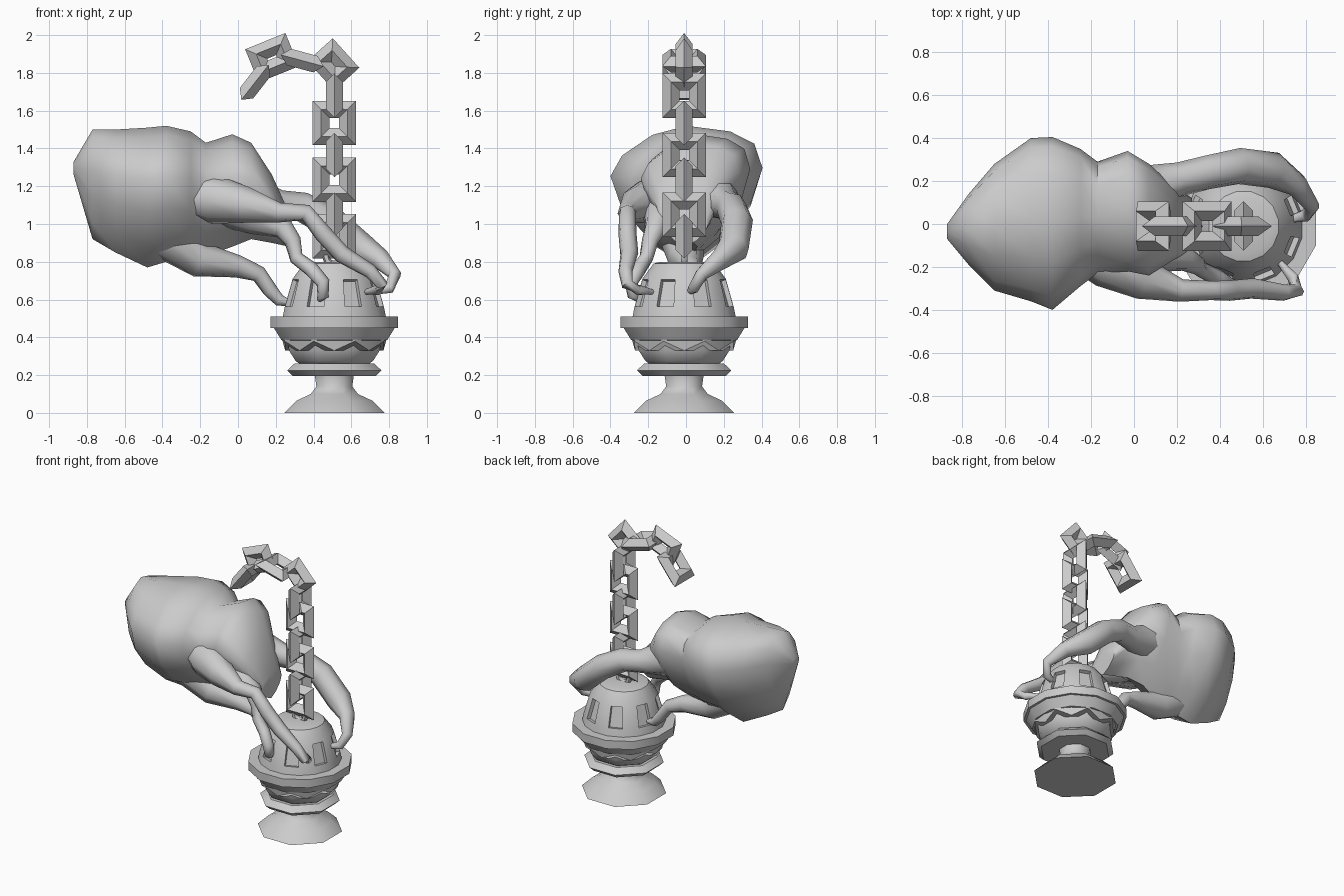
import bpy, bmesh, math
from mathutils import Vector, Matrix

cube = bpy.data.objects.get("Cube")
if cube:
    bpy.data.objects.remove(cube)

grey = bpy.data.materials.new("plain grey")
grey.use_nodes = True
tone = (0.6, 0.6, 0.6, 1)
grey.diffuse_color = tone
grey.node_tree.nodes["Principled BSDF"].inputs["Base Color"].default_value = tone

AXIS = Vector((0.51, -0.01, 0))


def finish(name, bm, angle=35):
    """Turn a bmesh into a shaded object."""
    bmesh.ops.recalc_face_normals(bm, faces=bm.faces)
    mesh = bpy.data.meshes.new(name)
    bm.to_mesh(mesh)
    bm.free()
    mesh.materials.append(grey)
    mesh.shade_smooth()
    mesh.set_sharp_from_angle(angle=math.radians(angle))
    obj = bpy.data.objects.new(name, mesh)
    bpy.context.collection.objects.link(obj)
    return obj


def skin(bm, rings, closed=False):
    """Bridge rings of points; cap the ends unless closed."""
    loops = [[bm.verts.new(p) for p in ring] for ring in rings]
    n = len(loops[0])
    pairs = list(zip(loops, loops[1:] + loops[:1]))
    for a, b in pairs if closed else pairs[:-1]:
        for i in range(n):
            j = (i + 1) % n
            bm.faces.new((a[i], a[j], b[j], b[i]))
    if not closed:
        bm.faces.new(loops[0])
        bm.faces.new(loops[-1])


def lathe(name, profile, sides, angle=35):
    """Turned part on the burner axis; flats face the four sides."""
    bm = bmesh.new()
    turns = [(i + 0.5) * math.tau / sides for i in range(sides)]
    grow = 1 / math.cos(math.pi / sides)
    skin(bm, [[AXIS + Vector((r * grow * math.cos(a), r * grow * math.sin(a), z))
               for a in turns] for r, z in profile])
    return finish(name, bm, angle)


def tube(name, path, sides=8):
    """Tapered limb through (x, y, z, radius) points."""
    pts = [Vector(p[:3]) for p in path]
    rings = []
    for i, p in enumerate(pts):
        t = (pts[min(i + 1, len(pts) - 1)] - pts[max(i - 1, 0)]).normalized()
        u = t.cross(Vector((0.1, 1, 0.1))).normalized()
        v = t.cross(u)
        rings.append([p + path[i][3] * (u * math.cos(a) + v * math.sin(a))
                      for a in (k * math.tau / sides for k in range(sides))])
    bm = bmesh.new()
    skin(bm, rings)
    return finish(name, bm, 60)


# Foot, collar and bowl
lathe("foot", [(0.265, 0), (0.2, 0.065), (0.125, 0.1), (0.095, 0.14), (0.105, 0.21)], 8, 50)
lathe("neck_ring", [(0.1, 0.195), (0.22, 0.195), (0.25, 0.225), (0.21, 0.262), (0.1, 0.262)], 8)
lathe("bowl", [(0.17, 0.25), (0.205, 0.275), (0.24, 0.33), (0.255, 0.42)], 8, 50)
lathe("rim", [(0.24, 0.38), (0.28, 0.385), (0.32, 0.45), (0.337, 0.45),
              (0.337, 0.51), (0.26, 0.51)], 12)

# Zigzag skirt under the rim
bm = bmesh.new()
low, high = [], []
for i in range(16):
    a = i * math.tau / 16
    d = Vector((math.cos(a), math.sin(a), 0))
    high.append(AXIS + d * 0.285 + Vector((0, 0, 0.42)))
    low.append(AXIS + d * (0.285 if i % 2 else 0.26) + Vector((0, 0, 0.38 if i % 2 else 0.33)))
skin(bm, [low, high])
finish("skirt", bm, 20)

# Pierced dome lid
bm = bmesh.new()
lid = [(0.28, 0.5), (0.268, 0.56), (0.225, 0.71), (0.165, 0.79), (0.13, 0.8)]
turns = [(i + 0.5) * math.tau / 16 for i in range(16)]
skin(bm, [[AXIS + Vector((r * math.cos(a), r * math.sin(a), z)) for a in turns] for r, z in lid])
bmesh.ops.recalc_face_normals(bm, faces=bm.faces)
panes = []
for f in bm.faces:
    c = f.calc_center_median() - AXIS
    if 0.6 < c.z < 0.68 and len(f.verts) == 4:
        if round(math.atan2(c.y, c.x) / math.tau * 16) % 2:
            panes.append(f)
bmesh.ops.inset_individual(bm, faces=panes, thickness=0.006, depth=0)
bmesh.ops.inset_individual(bm, faces=panes, thickness=0.004, depth=-0.025)
finish("lid", bm, 30)

# Hanging loop on the lid
bm = bmesh.new()
skin(bm, [[AXIS + Vector(((0.045 + 0.02 * math.cos(b)) * math.cos(a), 0.02 * math.sin(b),
                          0.83 + (0.045 + 0.02 * math.cos(b)) * math.sin(a)))
           for b in (k * math.tau / 6 for k in range(6))]
          for a in (k * math.tau / 10 for k in range(10))], True)
finish("lid_loop", bm, 60)


def link(name, x, z, tilt, edge_on, length=0.235, width=0.23):
    """Square chain link with a diamond section, long side along its local z."""
    t = 0.045
    w, h = width / 2 - t, length / 2 - t
    rings = []
    turn = Matrix.Rotation(math.radians(tilt), 3, 'Y')
    if edge_on:
        turn = turn @ Matrix.Rotation(math.pi / 2, 3, 'Z')
    for sx, sz in ((1, 1), (-1, 1), (-1, -1), (1, -1)):
        ring = [((w + o) * sx, y, (h + o) * sz) for o, y in ((t, 0), (0, t), (-t, 0), (0, -t))]
        rings.append([turn @ Vector(p) + Vector((x, AXIS.y, z)) for p in ring])
    bm = bmesh.new()
    skin(bm, rings, True)
    finish(name, bm, 20)


# Chain: a straight run, then the curl at the top
for i in range(3):
    link("chain_link", AXIS.x, 0.935 + 0.3 * i, 0, False)
    link("chain_link", AXIS.x, 1.05 + 0.315 * i, 0, True)
link("curl_link", 0.505, 1.845, -42, False, 0.21, 0.18)
link("curl_link", 0.34, 1.865, -75, True)
link("curl_link", 0.18, 1.88, -112, False, 0.23, 0.19)
link("curl_link", 0.09, 1.75, 38, True)

# Swollen body: cross-sections as x, y low, y high, z low, z high
sections = [
    (-0.87, -0.07, 0.0, 1.26, 1.33), (-0.77, -0.19, 0.14, 0.92, 1.5),
    (-0.65, -0.31, 0.28, 0.85, 1.5), (-0.48, -0.36, 0.4, 0.77, 1.51),
    (-0.38, -0.4, 0.405, 0.8, 1.52), (-0.25, -0.29, 0.35, 0.81, 1.49),
    (-0.17, -0.23, 0.29, 0.83, 1.43), (-0.03, -0.22, 0.34, 0.88, 1.475),
    (0.07, -0.24, 0.28, 0.92, 1.43), (0.18, -0.17, 0.18, 0.9, 1.26),
    (0.27, -0.12, 0.12, 0.88, 1.06),
]
rings = []
for x, y0, y1, z0, z1 in sections:
    ring = []
    for k in range(12):
        c, s = math.cos(k * math.tau / 12), math.sin(k * math.tau / 12)
        # Full on the upper back, leaner on the other quarters
        power = 0.8 if c > 0 and s > -0.1 else 1.15
        y = (y0 + y1) / 2 + (y1 - y0) / 2 * math.copysign(abs(c) ** power, c)
        z = (z0 + z1) / 2 + (z1 - z0) / 2 * math.copysign(abs(s) ** power, s)
        ring.append((x, y, z + (z1 - z0) * (0.16 * abs(c) + 0.03 * c) * (1 - max(s, 0))))
    rings.append(ring)
bm = bmesh.new()
skin(bm, rings)
finish("body", bm, 60)

# Clinging limbs
tube("front_limb", [(-0.28, -0.1, 1.15, 0.1), (-0.12, -0.17, 1.13, 0.13), (0.05, -0.26, 1.1, 0.095),
                    (0.22, -0.31, 1.06, 0.053),
                    (0.36, -0.31, 1.06, 0.045), (0.45, -0.31, 0.95, 0.048), (0.55, -0.3, 0.84, 0.048),
                    (0.7, -0.32, 0.75, 0.038), (0.76, -0.31, 0.68, 0.033), (0.74, -0.25, 0.65, 0.028),
                    (0.68, -0.18, 0.64, 0.015)])
tube("inner_limb", [(-0.05, -0.08, 1.1, 0.12), (0.1, -0.13, 1.04, 0.1), (0.24, -0.16, 0.98, 0.06),
                    (0.29, -0.19, 0.91, 0.045),
                    (0.31, -0.21, 0.82, 0.038), (0.39, -0.25, 0.76, 0.04), (0.45, -0.29, 0.69, 0.037),
                    (0.45, -0.28, 0.62, 0.03), (0.43, -0.25, 0.6, 0.015)])
tube("lower_limb", [(-0.38, -0.02, 0.93, 0.12), (-0.2, 0.0, 0.81, 0.095), (0.0, 0.02, 0.775, 0.06),
                    (0.11, 0.04, 0.735, 0.045), (0.17, 0.05, 0.65, 0.04), (0.22, 0.05, 0.595, 0.032),
                    (0.28, 0.04, 0.58, 0.015)])
tube("back_limb", [(-0.08, 0.12, 1.2, 0.14), (0.1, 0.17, 1.13, 0.11), (0.22, 0.21, 1.1, 0.08),
                   (0.34, 0.24, 1.09, 0.08),
                   (0.49, 0.27, 1.01, 0.085), (0.65, 0.25, 0.87, 0.085), (0.76, 0.18, 0.81, 0.055),
                   (0.83, 0.08, 0.73, 0.035), (0.8, 0.04, 0.66, 0.03), (0.72, 0.02, 0.64, 0.015)])
